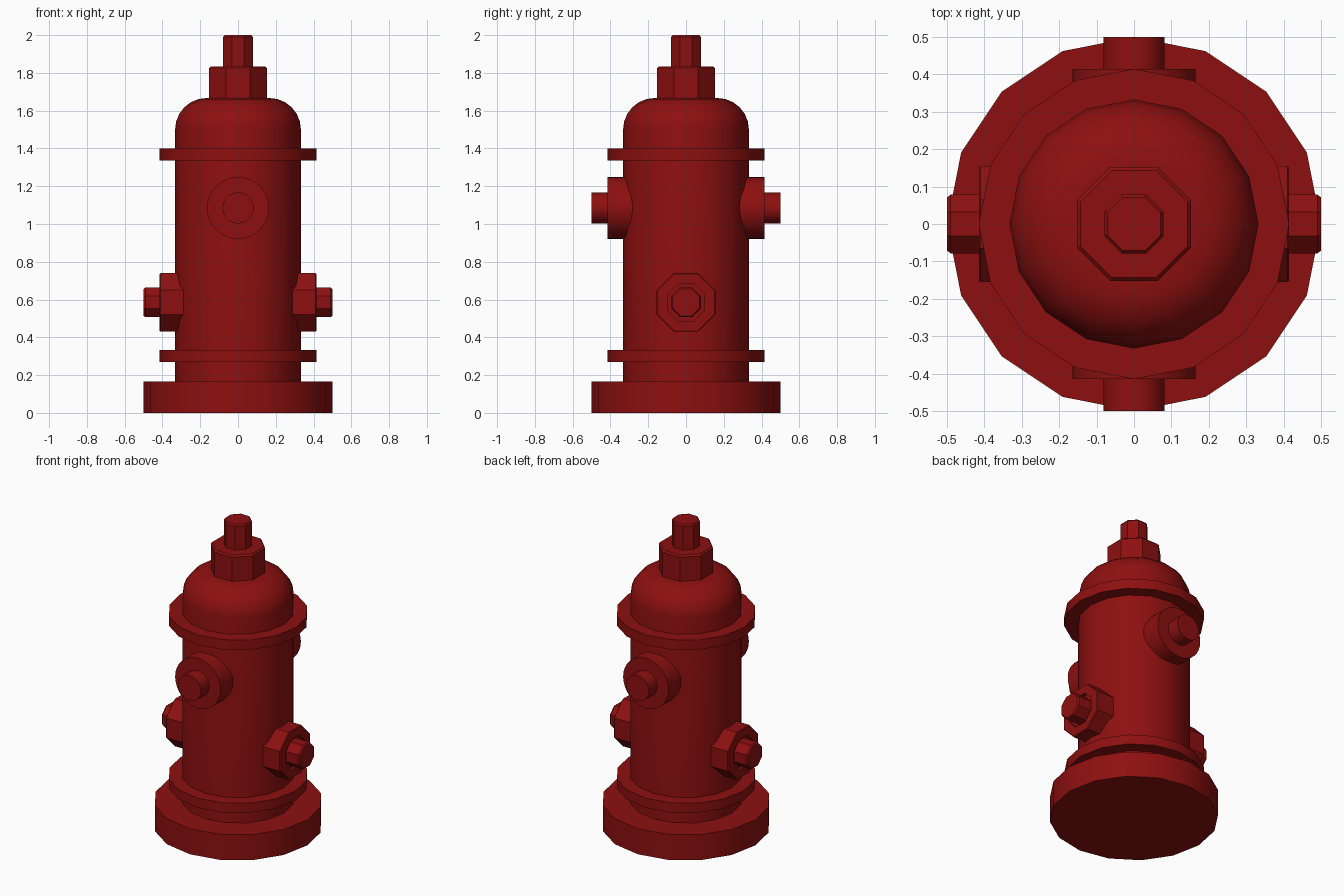
import bpy, bmesh
from math import pi, sin, cos, radians
from mathutils import Matrix

if "Cube" in bpy.data.objects:
    bpy.data.objects.remove(bpy.data.objects["Cube"])

red = bpy.data.materials.new("red_paint")
red.diffuse_color = (0.27, 0.005, 0.005, 1)
red.use_nodes = True
red.node_tree.nodes["Principled BSDF"].inputs["Base Color"].default_value = red.diffuse_color


def lathe(name, profile, sides, turn=0.0, matrix=None, smooth=True):
    """Revolve (radius, height) points about z, cap both ends, then place."""
    bm = bmesh.new()
    rings = []
    for r, h in profile:
        rings.append([bm.verts.new((r * cos(turn + 2 * pi * i / sides),
                                    r * sin(turn + 2 * pi * i / sides), h))
                      for i in range(sides)])
    for a, b in zip(rings, rings[1:]):
        for i in range(sides):
            j = (i + 1) % sides
            bm.faces.new((a[i], a[j], b[j], b[i]))
    bm.faces.new(rings[0][::-1])
    bm.faces.new(rings[-1])
    mesh = bpy.data.meshes.new(name)
    bm.to_mesh(mesh)
    bm.free()
    if matrix:
        mesh.transform(matrix)
    mesh.materials.append(red)
    ob = bpy.data.objects.new(name, mesh)
    bpy.context.collection.objects.link(ob)
    if smooth:
        bpy.ops.object.select_all(action='DESELECT')
        bpy.context.view_layer.objects.active = ob
        ob.select_set(True)
        bpy.ops.object.shade_smooth_by_angle(angle=radians(35))
    return ob


# Barrel with rounded dome
R, C = 0.333, 0.167
dome = [(R - C + C * cos(a), 1.5 + C * sin(a))
        for a in (pi / 2 * k / 6 for k in range(7))]
lathe("barrel", [(R, 0.1)] + dome, 16)

# Base and two flanges
lathe("base", [(0.5, 0), (0.5, 0.167)], 16)
lathe("lower_flange", [(0.415, 0.27), (0.415, 0.333)], 16)
lathe("upper_flange", [(0.415, 1.335), (0.415, 1.4)], 16)

# Octagonal top nut and stem
OCT = pi / 8
lathe("top_nut", [(0.165, 1.65), (0.165, 1.825), (0.155, 1.835)], 8, OCT, smooth=False)
lathe("top_stem", [(0.085, 1.8), (0.085, 1.99), (0.077, 2.0)], 8, OCT, smooth=False)

# Round hose outlets, front and back
for side, sign in (("front", 1), ("back", -1)):
    m = Matrix.Translation((0, 0, 1.085)) @ Matrix.Rotation(sign * pi / 2, 4, 'X')
    lathe(side + "_outlet", [(0.164, 0.2), (0.164, 0.415)], 32, matrix=m)
    lathe(side + "_outlet_cap", [(0.082, 0.38), (0.082, 0.5)], 32, matrix=m)

# Octagonal side nuts with a shallow recess around each bolt
for side, sign in (("right", 1), ("left", -1)):
    m = Matrix.Translation((0, 0, 0.585)) @ Matrix.Rotation(sign * pi / 2, 4, 'Y')
    lathe(side + "_nut", [(0.168, 0.2), (0.168, 0.41), (0.163, 0.415),
                          (0.107, 0.415), (0.107, 0.395)], 8, OCT, m, False)
    lathe(side + "_bolt", [(0.085, 0.36), (0.085, 0.49), (0.077, 0.5)], 8, OCT, m, False)
